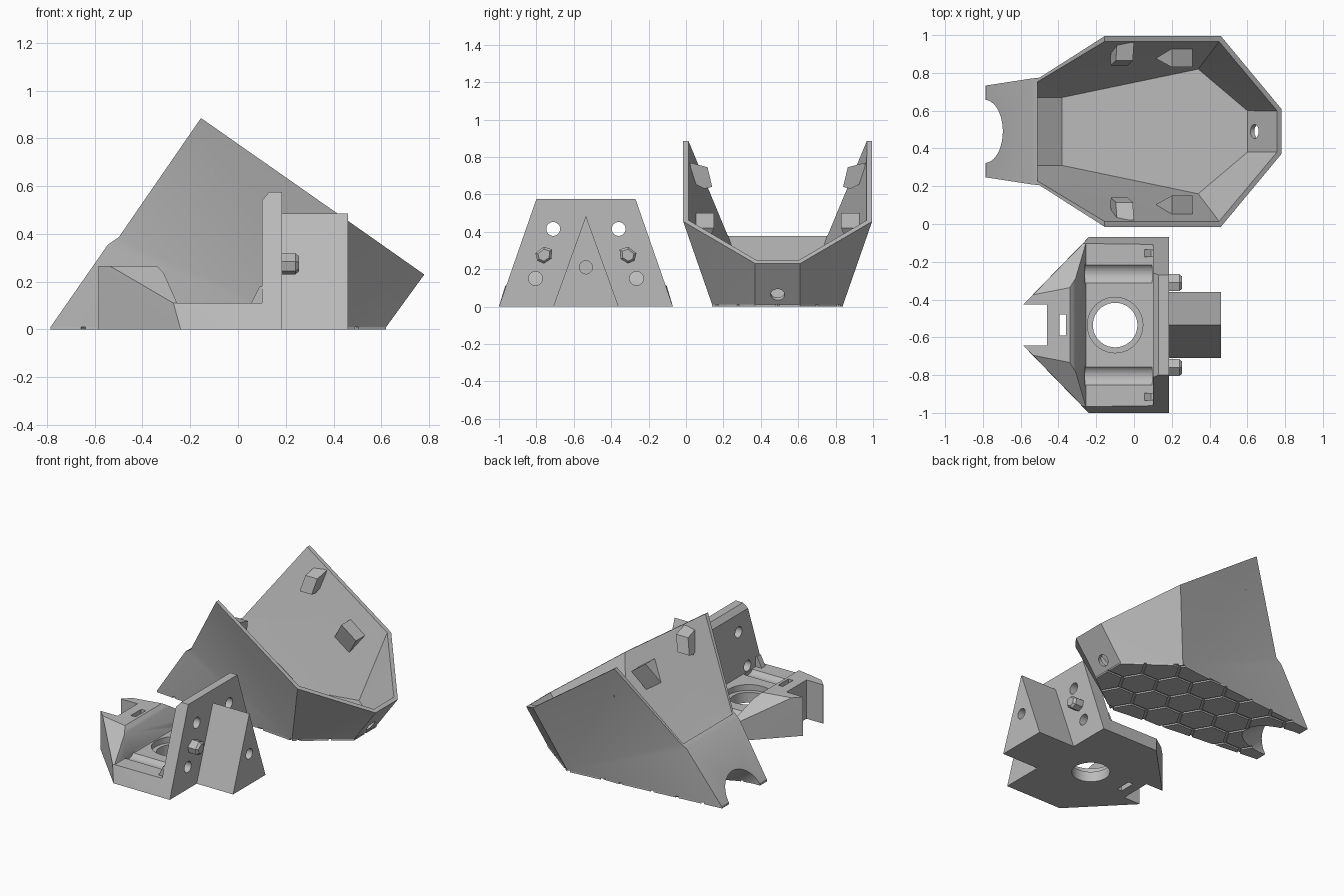
import bpy, bmesh, math
from mathutils import Vector

cube = bpy.data.objects.get("Cube")
if cube:
    bpy.data.objects.remove(cube, do_unlink=True)

grey = bpy.data.materials.new("plain grey")
grey.use_nodes = True
GREY = (0.5, 0.5, 0.5, 1)
grey.diffuse_color = GREY
grey.node_tree.nodes["Principled BSDF"].inputs["Base Color"].default_value = GREY

SHELL_Y, BRACKET_Y = 0.49, -0.535
TILT = math.radians(35)
AXIS = Vector((math.cos(TILT), 0, -math.sin(TILT)))   # long axis of the tilted shell


def finish(bm, name, y):
    bmesh.ops.translate(bm, verts=bm.verts[:], vec=(0, y, 0))
    bmesh.ops.recalc_face_normals(bm, faces=bm.faces[:])
    me = bpy.data.meshes.new(name)
    bm.to_mesh(me)
    bm.free()
    me.materials.append(grey)
    ob = bpy.data.objects.new(name, me)
    bpy.context.collection.objects.link(ob)
    return ob


def hull(name, pts, y, mirror=True):
    """Convex solid around points, mirrored across its own middle."""
    bm = bmesh.new()
    for p in pts:
        bm.verts.new(p)
        if mirror and p[1]:
            bm.verts.new((p[0], -p[1], p[2]))
    bmesh.ops.convex_hull(bm, input=bm.verts[:])
    loose = [v for v in bm.verts if not v.link_faces]
    bmesh.ops.delete(bm, geom=loose, context="VERTS")
    bmesh.ops.dissolve_limit(bm, angle_limit=0.002, verts=bm.verts[:], edges=bm.edges[:])
    return finish(bm, name, y)


def beam(name, profile, half, y):
    """Convex side profile carried across the width."""
    return hull(name, [(x, half, z) for x, z in profile], y)


def rod(name, start, end, r, y):
    """Cylinder between two points."""
    a, b = Vector(start), Vector(end)
    bm = bmesh.new()
    bmesh.ops.create_cone(bm, cap_ends=True, segments=40, radius1=r, radius2=r, depth=(b - a).length)
    rot = (b - a).to_track_quat("Z", "Y")
    for v in bm.verts:
        v.co = rot @ v.co + (a + b) / 2
    return finish(bm, name, y)


def cut(target, *cutters):
    """Carve each cutter, trying the next solver if one leaves the part untouched."""
    bpy.context.view_layer.objects.active = target
    for c in cutters:
        before = len(target.data.vertices)
        for solver in ("EXACT", "MANIFOLD", "FLOAT"):
            mod = target.modifiers.new("cut", "BOOLEAN")
            mod.object, mod.operation, mod.solver = c, "DIFFERENCE", solver
            bpy.context.view_layer.update()
            bpy.ops.object.modifier_apply(modifier=mod.name)
            if len(target.data.vertices) != before:
                break
        bpy.data.objects.remove(c, do_unlink=True)


def smooth(ob):
    bpy.ops.object.select_all(action="DESELECT")
    ob.select_set(True)
    bpy.context.view_layer.objects.active = ob
    bpy.ops.object.shade_smooth_by_angle(angle=math.radians(25))


# ---------- tilted open shell ----------
GROOVE = 0.01
foot = [(0.62, 0.12), (0.31, 0.35), (-0.785, 0.243)]
corners = {"end": (0.78, 0.12, 0.23), "shoulder": (0.46, 0.505, 0.455), "peak": (-0.155, 0.505, 0.885),
           "lip": (-0.5, 0.285, 0.385), "brow": (-0.545, 0.28, 0.355)}
for key, (x, y) in zip(("toe", "belly", "tail"), foot):
    corners[key] = (x, y, GROOVE)
bm = bmesh.new()
near = {k: bm.verts.new(p) for k, p in corners.items()}
far = {k: bm.verts.new((p[0], -p[1], p[2])) for k, p in corners.items()}
# side wall facets, meeting at the belly corner
fan = ["toe", "end", "shoulder", "peak", "lip", "brow", "tail"]
for a, b in zip(fan, fan[1:]):
    for side in (near, far):
        bm.faces.new((side[a], side[b], side["belly"]))
# strips crossing from one side to the other
ring = fan + ["belly", "toe"]
for a, b in zip(ring, ring[1:]):
    bm.faces.new((near[a], near[b], far[b], far[a]))
shell = finish(bm, "shell", SHELL_Y)

inner_floor = [(0.60, 0.11, 0.025), (0.34, 0.33, 0.025), (-0.38, 0.18, 0.025), (-0.51, 0.18, 0.12)]
inner_rim = [(0.765, 0.108, 0.255), (0.458, 0.485, 0.49), (-0.155, 0.485, 0.915), (-0.51, 0.27, 0.395)]
low = Vector((-0.785, 0, 0))
mid = Vector((0.65, 0, 0.07))


def notch():
    return rod("notch", low - AXIS * 0.2, low + AXIS * 0.4, 0.167, SHELL_Y)


# cavity, arched notch in the low end, screw hole in the high end
cut(shell, hull("cavity", inner_floor + inner_rim, SHELL_Y), notch(),
    rod("hole", mid - AXIS * 0.12, mid + AXIS * 0.12, 0.037, SHELL_Y))
smooth(shell)

# honeycomb pads under the shell, clipped to its footprint
outline = foot + [(x, -y) for x, y in reversed(foot)]
R = 0.125
pads = bmesh.new()
for i in range(-5, 6):
    for j in range(-3, 4):
        cx, cy = i * R * 1.5, (j + (i % 2) / 2) * R * math.sqrt(3)
        pads.faces.new([pads.verts.new((cx + (R - 0.01) * math.cos(k * math.pi / 3),
                                        cy + (R - 0.01) * math.sin(k * math.pi / 3), 0)) for k in range(6)])
for k, (x, y) in enumerate(outline):
    nx, ny = outline[(k + 1) % len(outline)]
    out = Vector((y - ny, nx - x, 0))
    if out.dot(Vector((x, y, 0))) < 0:
        out.negate()
    bmesh.ops.bisect_plane(pads, geom=pads.verts[:] + pads.edges[:] + pads.faces[:],
                           plane_co=(x, y, 0), plane_no=out, clear_outer=True)
bases = pads.faces[:]
ext = bmesh.ops.extrude_face_region(pads, geom=bases, use_keep_orig=True)
for v in ext["geom"]:
    if isinstance(v, bmesh.types.BMVert):
        v.co.z = GROOVE + 0.002
cut(finish(pads, "honeycomb_pads", SHELL_Y), notch())

# locating tabs on the inner walls
bar = [(0.47, 0.77), (0.375, 0.745), (0.35, 0.64), (0.39, 0.63), (0.45, 0.66)]
for s, label in ((1, "back"), (-1, "front")):
    hull(label + "_upper_tab",
         [(x + (z - 0.69) * 0.25, s * y, z) for x in (-0.11, -0.02) for y, z in bar], SHELL_Y, False)
    top = [(x, s * y, z) for x, z in ((0.2, 0.5), (0.31, 0.42)) for y in (0.34, 0.45)]
    hull(label + "_lower_tab", top + [(0.11, s * 0.39, 0.37), (0.22, s * 0.39, 0.29)], SHELL_Y, False)


# ---------- bracket ----------
def half_width(z):
    return 0.465 - 0.348 * z


# base with a raised, faceted nose: one solid with the space behind the nose carved away
base = hull("base_and_nose", [(-0.585, 0.11, 0), (-0.24, 0.465, 0), (-0.27, 0.432, 0.11),
                              (0.11, 0.465, 0), (0.11, half_width(0.11), 0.11),
                              (-0.585, 0.11, 0.265), (-0.535, 0.16, 0.265), (-0.33, 0.2, 0.265)], BRACKET_Y)
cut(base,
    beam("behind_nose", [(-0.31, 0.5), (-0.31, 0.235), (-0.255, 0.11), (0.5, 0.11), (0.5, 0.5)], 0.7, BRACKET_Y),
    beam("chamfer", [(-0.345, 0.27), (-0.3, 0.225), (-0.25, 0.35)], 0.7, BRACKET_Y),
    beam("mouth", [(-0.7, -0.1), (-0.7, 0.4), (-0.46, 0.4), (-0.46, -0.1)], 0.108, BRACKET_Y),
    beam("slot", [(-0.395, -0.1), (-0.395, 0.4), (-0.36, 0.4), (-0.36, -0.1)], 0.055, BRACKET_Y),
    rod("bore", (-0.1, 0, -0.1), (-0.1, 0, 0.3), 0.118, BRACKET_Y),
    rod("counterbore", (-0.1, 0, 0.07), (-0.1, 0, 0.18), 0.147, BRACKET_Y),
    *[rod("channel", (-0.26, s * 0.27, 0.15), (0.095, s * 0.27, 0.15), 0.062, BRACKET_Y) for s in (1, -1)])
smooth(base)

# upright plate with two pairs of screw holes
plate = hull("plate", [(x, half_width(z), z) for x, z in
                       ((0.10, 0), (0.10, 0.54), (0.13, 0.575), (0.185, 0.575), (0.185, 0))], BRACKET_Y)
cut(plate, *[rod("screw_hole", (0, s * y, z), (0.3, s * y, z), 0.037, BRACKET_Y)
             for s in (1, -1) for y, z in ((0.27, 0.15), (0.175, 0.415))])
smooth(plate)

# triangular spur with a hole in its end
spur = hull("spur", [(x, y, z) for x in (0.18, 0.46) for y, z in ((0.175, 0), (0, 0.485))], BRACKET_Y)
cut(spur, rod("end_hole", (0.36, 0, 0.21), (0.55, 0, 0.21), 0.035, BRACKET_Y))
smooth(spur)

# gussets and locating pins on both sides
pin = [(-0.045, 0.01), (0.0, 0.045), (0.045, 0.03), (0.04, -0.02), (0.0, -0.045), (-0.035, -0.03)]
for s, label in ((1, "back"), (-1, "front")):
    hull(label + "_gusset", [(x, s * y, z) for y in (0.36, 0.4) for x, z in
                             ((0.05, 0.1), (0.12, 0.1), (0.12, 0.18), (0.09, 0.18))], BRACKET_Y, False)
    hull(label + "_pin", [(x, s * (0.225 - a * k), 0.275 + b * k) for x, k in
                          ((0.17, 1), (0.24, 1), (0.255, 0.7)) for a, b in pin], BRACKET_Y, False)
